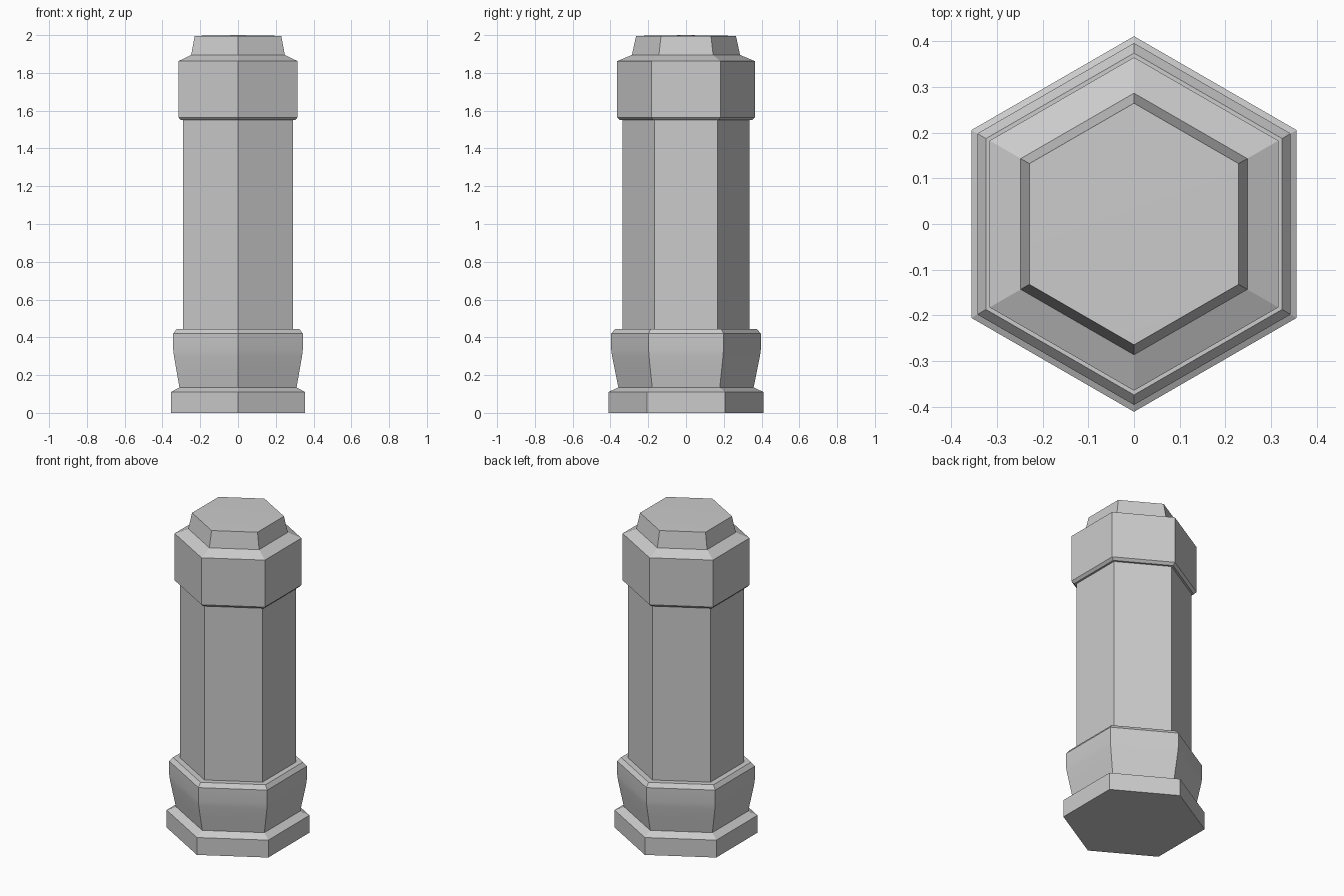
import bpy, bmesh
from math import cos, sin, pi, radians

if "Cube" in bpy.data.objects:
    bpy.data.objects.remove(bpy.data.objects["Cube"])

SIDES = 6


def hex_lathe(name, profile, cap_bottom=False, apex=None):
    """Sweep (apothem, z) points into a hexagonal shell with corners on the y axis."""
    bm = bmesh.new()
    rings = []
    for apothem, z in profile:
        r = apothem / cos(pi / SIDES)
        angles = [pi / 2 + i * 2 * pi / SIDES for i in range(SIDES)]
        rings.append([bm.verts.new((r * cos(a), r * sin(a), z)) for a in angles])
    for low, high in zip(rings, rings[1:]):
        for i in range(SIDES):
            j = (i + 1) % SIDES
            bm.faces.new((low[i], low[j], high[j], high[i]))
    if cap_bottom:
        bm.faces.new(rings[0][::-1])
    if apex is not None:
        tip = bm.verts.new((0, 0, apex))
        for i in range(SIDES):
            bm.faces.new((rings[-1][i], rings[-1][(i + 1) % SIDES], tip))
    mesh = bpy.data.meshes.new(name)
    bm.to_mesh(mesh)
    bm.free()
    obj = bpy.data.objects.new(name, mesh)
    bpy.context.collection.objects.link(obj)
    bpy.ops.object.select_all(action='DESELECT')
    obj.select_set(True)
    bpy.context.view_layer.objects.active = obj
    bpy.ops.object.shade_smooth_by_angle(angle=radians(25))
    return obj


# Plinth with chamfered top
hex_lathe("plinth", [(0.356, 0), (0.356, 0.11), (0.31, 0.135)], cap_bottom=True)

# Flared lower block, slightly bulged, with a ledge in to the shaft
hex_lathe("flared_base", [(0.31, 0.135), (0.326, 0.225), (0.339, 0.30), (0.343, 0.335),
                          (0.343, 0.42), (0.324, 0.445), (0.29, 0.445)])

# Plain shaft
hex_lathe("shaft", [(0.29, 0.445), (0.29, 1.55)])

# Upper collar with bevelled underside and sloping shoulder
hex_lathe("collar", [(0.29, 1.55), (0.302, 1.55), (0.316, 1.565),
                     (0.316, 1.862), (0.248, 1.895)])

# Tapered cap with a very shallow peak
hex_lathe("cap", [(0.248, 1.895), (0.229, 1.996)], apex=2.0)
